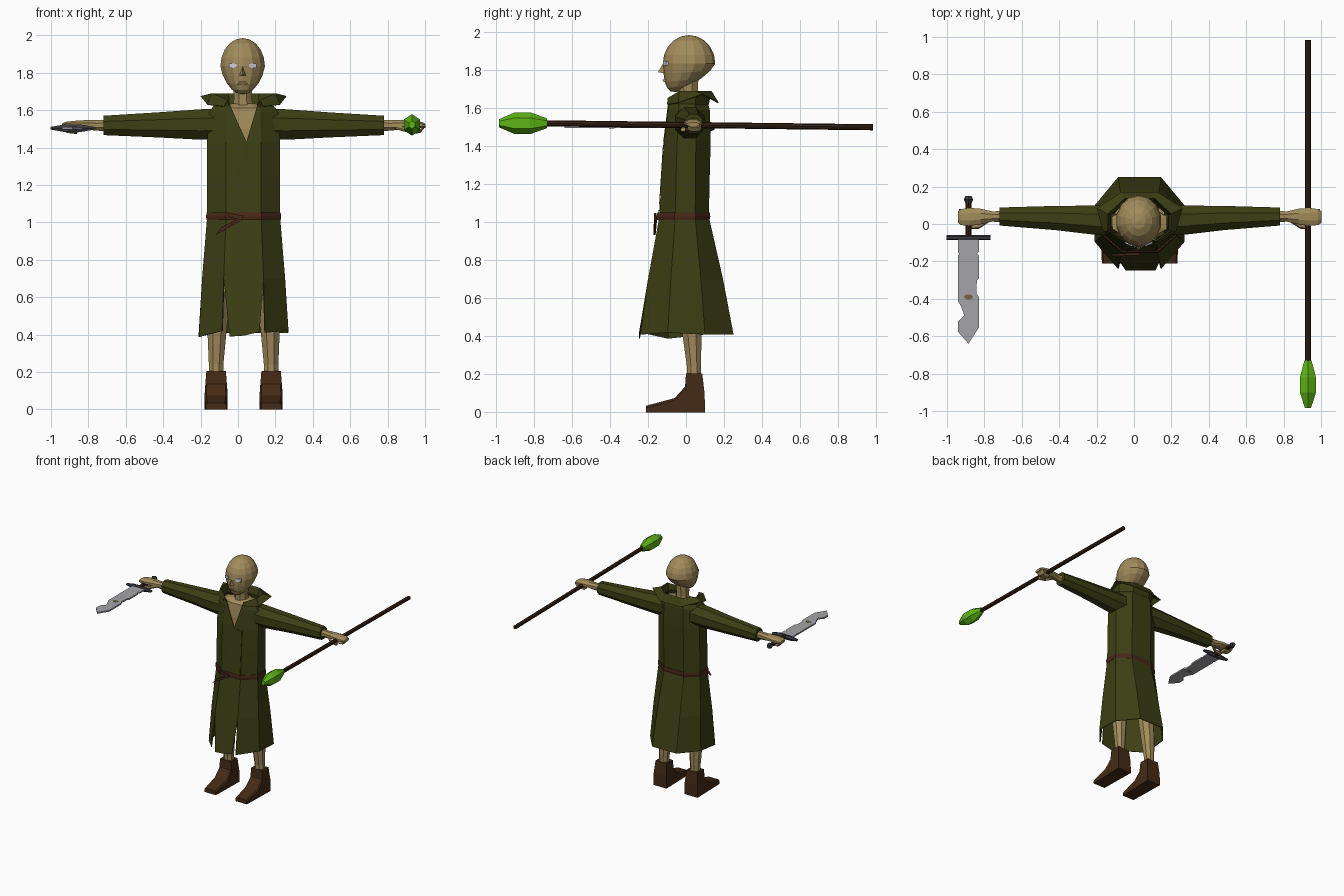
import bpy, bmesh, math
from mathutils import Vector

CX = 0.03  # body centre line


def mat(name, r, g, b):
    m = bpy.data.materials.new(name)
    m.diffuse_color = (r, g, b, 1)
    return m


SKIN = mat("skin", 0.36, 0.26, 0.105)
CLOTH = mat("olive_cloth", 0.045, 0.049, 0.007)
LEATHER = mat("boot_leather", 0.058, 0.024, 0.008)
BELT = mat("belt_leather", 0.065, 0.02, 0.009)
WOOD = mat("dark_wood", 0.034, 0.015, 0.007)
GREEN = mat("green_crystal", 0.11, 0.46, 0.008)
STEEL = mat("steel", 0.37, 0.37, 0.40)
IRON = mat("dark_iron", 0.045, 0.045, 0.055)
EYE = mat("eye_white", 0.58, 0.60, 0.68)
RUST = mat("rust", 0.18, 0.13, 0.05)


def finish(bm, name, material, thick=0):
    bmesh.ops.recalc_face_normals(bm, faces=bm.faces)
    me = bpy.data.meshes.new(name)
    bm.to_mesh(me)
    bm.free()
    me.materials.append(material)
    ob = bpy.data.objects.new(name, me)
    bpy.context.collection.objects.link(ob)
    if thick:
        s = ob.modifiers.new("thickness", 'SOLIDIFY')
        s.thickness = thick
    return ob


def loft(name, rings, material, cap=True, closed=True, thick=0, skip=()):
    """Skin a list of equal-length point rings; skip = (ring, side) faces left out."""
    bm = bmesh.new()
    vs = [[bm.verts.new(p) for p in r] for r in rings]
    n = len(rings[0])
    for i in range(len(vs) - 1):
        for j in range(n if closed else n - 1):
            if (i, j) not in skip:
                k = (j + 1) % n
                bm.faces.new((vs[i][j], vs[i][k], vs[i + 1][k], vs[i + 1][j]))
    if cap:
        bm.faces.new(vs[0])
        bm.faces.new(vs[-1])
    return finish(bm, name, material, thick)


def octo(w, yf, yb, z):
    """Body cross-section: starts front-left, runs round the back, ends front-right."""
    half = [(-0.48 * w, yf), (-w, 0.4 * yf), (-w, 0.4 * yb), (-0.48 * w, yb)]
    pts = half + [(-x, y) for x, y in reversed(half)]
    return [Vector((CX + x, y, z)) for x, y in pts]


def tube(sections, axis, n, turn=0.0):
    """Rings of (position, centre a, centre b, radius a, radius b) along an axis."""
    out = []
    for t, a, b, ra, rb in sections:
        ring = []
        for i in range(n):
            g = turn + 2 * math.pi * i / n
            u, v = a + ra * math.cos(g), b + rb * math.sin(g)
            ring.append({'x': (t, u, v), 'y': (u, t, v), 'z': (u, v, t)}[axis])
        out.append(ring)
    return out


def plate(name, outline, offset, material):
    """Flat outline extruded by an offset vector."""
    o = Vector(offset)
    return loft(name, [[Vector(p) for p in outline], [Vector(p) + o for p in outline]], material)


# Robe body with a V neckline
torso = [octo(0.195, -0.14, 0.12, 1.02), octo(0.195, -0.13, 0.125, 1.25),
         octo(0.195, -0.115, 0.13, 1.43), octo(0.185, -0.095, 0.125, 1.59),
         octo(0.155, -0.09, 0.115, 1.63)]
loft("robe_body", torso, CLOTH, cap=False, skip={(2, 7), (3, 7)}, thick=0.004)
mid = (torso[2][0] + torso[2][7]) / 2 + Vector((0.015, 0, 0))
for side, k in (("left", 0), ("right", 7)):
    bm = bmesh.new()
    p = [torso[2][k], mid, torso[4][k], torso[3][k]]
    bm.faces.new([bm.verts.new(v) for v in p])
    finish(bm, side + "_lapel", CLOTH, 0.004)

# Overlapping front edge, from neckline down to belt
plate("robe_wrap", [(-0.05, -0.142, 1.04), (0.12, -0.142, 1.04), (0.12, -0.118, 1.41), (0.047, -0.117, 1.43)],
      (0, -0.003, 0), CLOTH)

# Skirt: side and back panel, plus a front flap parted by slits
skirt = [octo(0.195, -0.14, 0.12, 1.03), octo(0.222, -0.2, 0.195, 0.70),
         octo(0.24, -0.24, 0.25, 0.41)]
for k in (0, 1, 6):
    skirt[2][k].z -= 0.022 if k == 1 else -0.01
loft("skirt_panel", skirt, CLOTH, cap=False, closed=False, thick=0.006)
flap = [[r[0].copy(), (r[0] + r[7]) / 2, r[7].copy()] for r in skirt]
for q, dx, z in zip(flap[2], (0.04, 0, -0.03), (0.39, 0.395, 0.415)):
    q.x += dx
    q.y -= 0.008
    q.z = z
loft("skirt_front_flap", flap, CLOTH, cap=False, closed=False, thick=0.006)

# Belt and its hanging ends
loft("belt", [octo(0.198, -0.152, 0.124, 1.012), octo(0.201, -0.155, 0.128, 1.03),
              octo(0.198, -0.15, 0.125, 1.052)], BELT, cap=False, thick=0.008)
plate("belt_end_long", [(0.02, -0.165, 1.03), (0.01, -0.165, 1.005), (-0.12, -0.172, 0.932),
                        (-0.09, -0.172, 0.972)], (0, 0.012, 0), BELT)
plate("belt_end_short", [(0.03, -0.168, 1.035), (0.02, -0.168, 1.01), (-0.05, -0.168, 1.03),
                         (-0.05, -0.168, 1.05)], (0, 0.012, 0), BELT)

# Collar: stands up, then folds outward into points
base = octo(0.155, -0.09, 0.115, 1.62)
top = octo(0.17, -0.09, 0.135, 1.69)
fold = octo(0.195, -0.10, 0.172, 1.63)
for k, s in ((0, -1), (7, 1)):
    top[k] = base[k] + Vector((s * 0.01, -0.005, 0.035))
    fold[k] = base[k] + Vector((s * 0.03, -0.01, 0.0))
for k, s in ((2, -1), (5, 1)):
    fold[k] = Vector((CX + s * 0.23, 0.085, 1.675))
loft("collar", [base, top, fold], CLOTH, cap=False, closed=False, thick=0.005)

# Chest, shoulders and neck
loft("chest", [octo(0.15, -0.085, 0.09, 1.36), octo(0.15, -0.085, 0.09, 1.5),
               octo(0.145, -0.07, 0.09, 1.61), octo(0.06, -0.03, 0.07, 1.635)], SKIN)
loft("neck", tube([(1.6, CX - 0.004, 0.015, 0.06, 0.06), (1.66, CX - 0.004, 0.01, 0.052, 0.055),
                   (1.76, CX - 0.004, 0.01, 0.055, 0.06)], 'z', 8, math.pi / 8), SKIN)

# Head: sphere narrowed towards a forward chin
HX = CX - 0.005
bm = bmesh.new()
bmesh.ops.create_uvsphere(bm, u_segments=14, v_segments=10, radius=1)
for v in bm.verts:
    x, y, z = v.co
    low = max(0.0, -z)
    v.co = (HX + 0.122 * x * (1 - 0.18 * low),
            0.016 + 0.138 * y * (1 - 0.2 * low) - 0.065 * low ** 1.5,
            1.835 + 0.15 * z - 0.015 * low * max(0.0, -y) + 0.03 * low * max(0.0, y))
finish(bm, "head", SKIN)

# Nose, mouth ridge and eyes
bm = bmesh.new()
nose = [bm.verts.new((HX + x, y, z)) for x, y, z in
        ((0, -0.115, 1.845), (-0.022, -0.105, 1.783), (0.022, -0.105, 1.783), (0, -0.148, 1.79))]
bmesh.ops.convex_hull(bm, input=nose)
finish(bm, "nose", SKIN)
plate("lips", [(HX - 0.03, -0.118, 1.738), (HX + 0.03, -0.118, 1.738), (HX + 0.018, -0.126, 1.752),
               (HX - 0.018, -0.126, 1.752)], (0, 0.03, 0), SKIN)
for side, s in (("left", -1), ("right", 1)):
    plate(side + "_eye", [(HX + s * 0.034, -0.122, 1.825), (HX + s * 0.074, -0.105, 1.825),
                          (HX + s * 0.074, -0.103, 1.848), (HX + s * 0.034, -0.120, 1.848)],
          (0, 0.009, 0), EYE)

for side, s in (("left", -1), ("right", 1)):
    # Sleeve
    loft(side + "_sleeve", tube([(CX + s * d, y, z, a, b) for d, y, z, a, b in
         ((0.13, 0.02, 1.525, 0.085, 0.09), (0.23, 0.02, 1.523, 0.085, 0.088),
          (0.45, 0.032, 1.521, 0.07, 0.073), (0.75, 0.04, 1.518, 0.052, 0.056))], 'x', 8, math.pi / 8), CLOTH)
    # Forearm, hand and curled fingers
    loft(side + "_hand", tube([(CX + s * d, y, z, a, b) for d, y, z, a, b in
         ((0.70, 0.04, 1.518, 0.032, 0.034), (0.79, 0.04, 1.518, 0.03, 0.03),
          (0.85, 0.04, 1.522, 0.045, 0.026), (0.91, 0.038, 1.522, 0.052, 0.022),
          (0.955, 0.037, 1.52, 0.046, 0.018), (0.972, 0.037, 1.515, 0.034, 0.012))], 'x', 8, math.pi / 8), SKIN)
    loft(side + "_fingers", tube([(CX + s * d, 0.045, z, 0.036, 0.012) for d, z in
         ((0.965, 1.512), (0.945, 1.488), (0.89, 1.482))], 'x', 6), SKIN)
    loft(side + "_thumb", tube([(CX + s * d, y, z, 0.014, 0.013) for d, y, z in
         ((0.81, 0.02, 1.51), (0.86, -0.012, 1.496), (0.915, -0.015, 1.488))], 'x', 6), SKIN)

    # Leg
    lx = CX + s * 0.147
    loft(side + "_leg", tube([(0.16, lx, 0.042, 0.042, 0.04), (0.24, lx, 0.042, 0.042, 0.04),
                              (0.43, lx - s * 0.005, 0.03, 0.056, 0.056),
                              (0.95, lx - s * 0.05, 0.01, 0.075, 0.08)], 'z', 8, math.pi / 8), SKIN)
    # Boot: side profile, tapering towards the ankle
    prof = [(0.10, 0), (-0.21, 0), (-0.21, 0.035), (-0.06, 0.075), (-0.005, 0.135),
            (0.0, 0.205), (0.085, 0.205), (0.098, 0.1)]
    rows = []
    for e in (-1, -0.85, 0.85, 1):
        edge = abs(e) == 1
        rows.append([(lx + 0.062 * e * (1 - 1.3 * max(0, z - 0.08)) * (0.88 if y < -0.2 else 1), y,
                      z - (0.012 if edge and 0.03 < z < 0.14 and y < 0 else 0)) for y, z in prof])
    loft(side + "_boot", rows, LEATHER)

# Staff with crystal head
SX = 0.93
loft("staff_shaft", tube([(-0.76, SX, 1.521, 0.016, 0.016), (0.985, SX, 1.5, 0.016, 0.016)], 'y', 8), WOOD)
loft("staff_crystal", tube([(y, SX, 1.521, r, r * 1.15) for y, r in
     ((-0.985, 0.018), (-0.90, 0.05), (-0.82, 0.05), (-0.73, 0.022))], 'y', 6, math.pi / 6), GREEN)

# Sword: notched flat blade, guard, grip and pommel
WX, WZ = -0.885, 1.503
blade = [(-0.057, -0.07), (-0.057, -0.15), (-0.05, -0.16), (-0.057, -0.17), (-0.057, -0.41),
         (-0.04, -0.44), (-0.022, -0.49), (-0.055, -0.52), (-0.057, -0.575), (0, -0.64),
         (0.055, -0.555), (0.055, -0.39), (0.042, -0.37), (0.045, -0.30), (0.057, -0.29),
         (0.057, -0.17), (0.045, -0.155), (0.057, -0.15), (0.057, -0.07)]
plate("sword_blade", [(WX + x, y, WZ - 0.006) for x, y in blade], (0, 0, 0.012), STEEL)
for name, z in (("upper", 0.0065), ("lower", -0.0085)):
    plate(name + "_rust_spot", [(WX + 0.024 * math.cos(i * math.pi / 4), -0.39 + 0.014 * math.sin(i * math.pi / 4),
                                 WZ + z) for i in range(8)], (0, 0, 0.002), RUST)
loft("sword_guard", tube([(WX + d, -0.073, WZ, 0.013, h) for d, h in
     ((-0.117, 0.008), (-0.05, 0.022), (0.05, 0.022), (0.117, 0.008))], 'x', 6), IRON)
loft("sword_grip", tube([(-0.07, WX, WZ, 0.017, 0.017), (0.13, WX, WZ, 0.015, 0.015)], 'y', 8), WOOD)
loft("sword_pommel", tube([(0.112, WX, WZ, 0.016, 0.016), (0.13, WX, WZ, 0.025, 0.025),
                           (0.15, WX, WZ, 0.016, 0.016)], 'y', 8), IRON)
